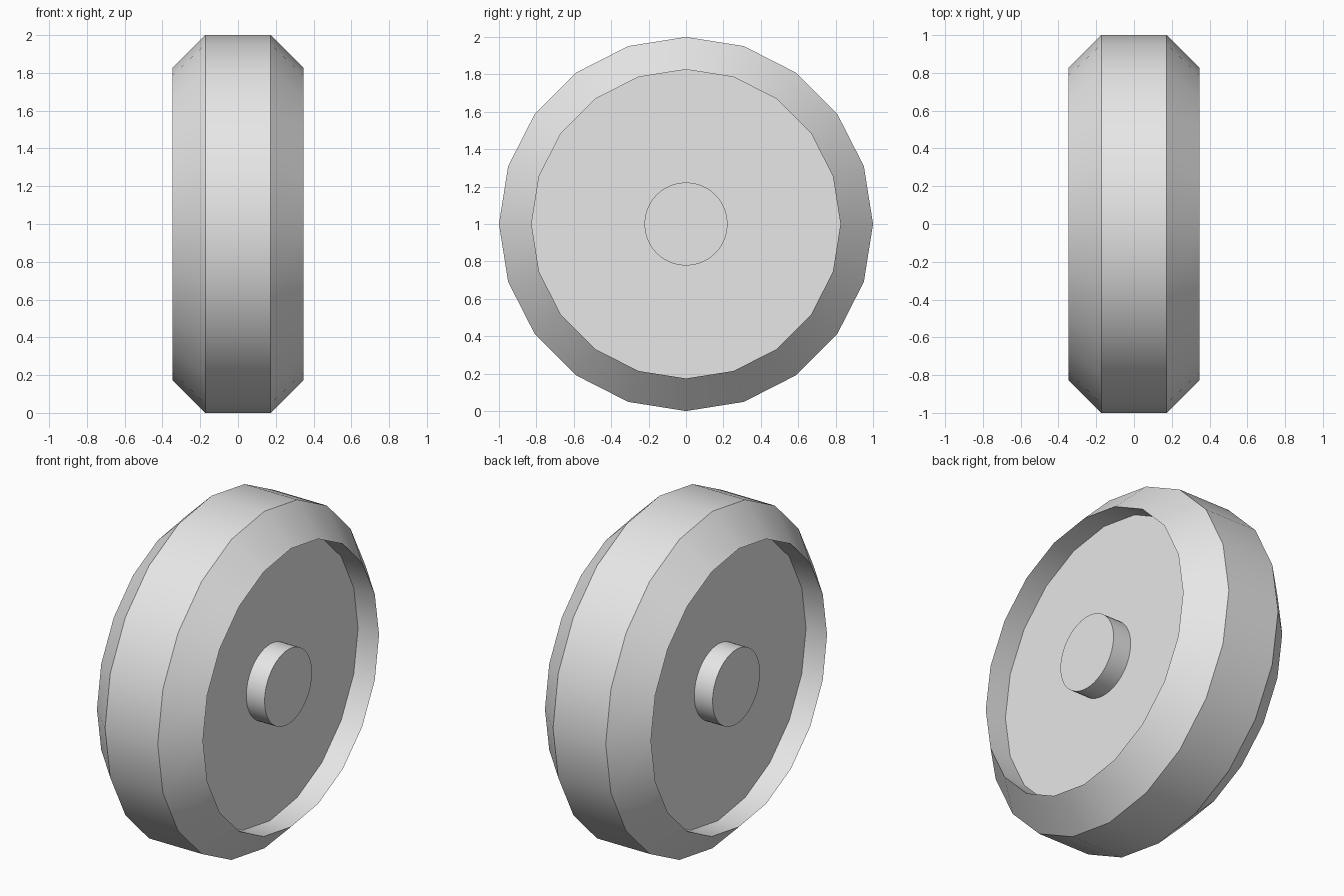
import bpy
import bmesh
from math import cos, sin, tau, radians

cube = bpy.data.objects.get("Cube")
if cube:
    bpy.data.objects.remove(cube, do_unlink=True)

grey = bpy.data.materials.new("light grey")
grey.use_nodes = True
colour = (0.8, 0.8, 0.8, 1)
grey.diffuse_color = colour
grey.node_tree.nodes["Principled BSDF"].inputs["Base Color"].default_value = colour


def lathe(name, profile, sides):
    """Turn (x, radius) points about the wheel axle and cap both ends."""
    bm = bmesh.new()
    rings = []
    for x, r in profile:
        rings.append([bm.verts.new((x, r * cos(tau * i / sides), 1 + r * sin(tau * i / sides)))
                      for i in range(sides)])
    for a, b in zip(rings, rings[1:]):
        for i in range(sides):
            j = (i + 1) % sides
            bm.faces.new((a[i], a[j], b[j], b[i]))
    bm.faces.new(rings[0])
    bm.faces.new(rings[-1])
    bmesh.ops.recalc_face_normals(bm, faces=bm.faces)
    mesh = bpy.data.meshes.new(name)
    bm.to_mesh(mesh)
    bm.free()
    mesh.materials.append(grey)
    obj = bpy.data.objects.new(name, mesh)
    bpy.context.collection.objects.link(obj)
    bpy.ops.object.select_all(action='DESELECT')
    obj.select_set(True)
    bpy.context.view_layer.objects.active = obj
    bpy.ops.object.shade_smooth_by_angle(angle=radians(30))
    return obj


# Wheel: recessed disc, recess wall, sloped shoulder and flat tread, mirrored
half = [(0.21, 0.826), (0.348, 0.826), (0.173, 1.0)]
lathe("wheel", half + [(-x, r) for x, r in reversed(half)], 20)

# Hub caps standing in the recess on both sides
for side, name in ((1, "left_hub"), (-1, "right_hub")):
    lathe(name, [(side * 0.2, 0.222), (side * 0.33, 0.222)], 48)
